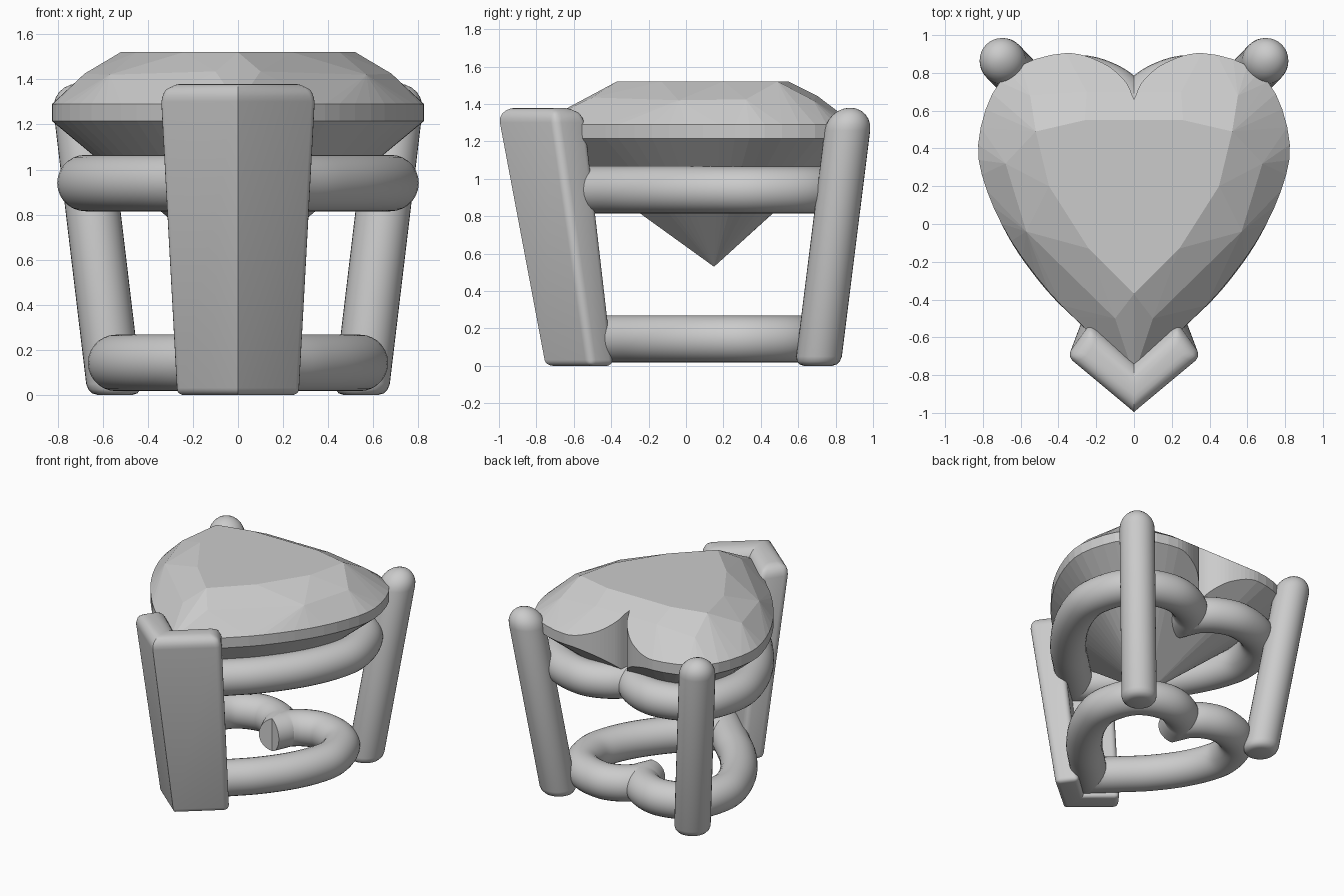
import bpy, bmesh, math
from mathutils import Vector

if "Cube" in bpy.data.objects:
    bpy.data.objects.remove(bpy.data.objects["Cube"])

# Right half of the heart outline, from tip round the lobe to the cleft
HALF = [(0, -.80), (.25, -.56), (.45, -.36), (.65, -.09), (.78, .18), (.825, .42),
        (.75, .69), (.6, .84), (.36, .905), (.17, .855), (.05, .76), (0, .66)]
LOBE = 8          # index of the lobe's highest point
CULET = Vector((0, .15))


def smooth_path(pts, steps):
    """Catmull-Rom through the points."""
    p = [Vector(q) for q in pts]
    p = [2 * p[0] - p[1]] + p + [2 * p[-1] - p[-2]]
    out = []
    for i in range(1, len(p) - 2):
        a, b, c, d = p[i - 1:i + 3]
        for s in range(steps):
            t = s / steps
            out.append(.5 * (2 * b + (c - a) * t + (2 * a - 5 * b + 4 * c - d) * t * t
                             + (3 * b - a - 3 * c + d) * t ** 3))
    return out + [p[-2]]


def finish(name, bm, angle=None):
    bmesh.ops.recalc_face_normals(bm, faces=bm.faces)
    me = bpy.data.meshes.new(name)
    bm.to_mesh(me)
    bm.free()
    ob = bpy.data.objects.new(name, me)
    bpy.context.collection.objects.link(ob)
    bpy.ops.object.select_all(action='DESELECT')
    ob.select_set(True)
    bpy.context.view_layer.objects.active = ob
    if angle:
        bpy.ops.object.shade_smooth_by_angle(angle=math.radians(angle))
    return ob


def bridge(bm, rings):
    for a, b in zip(rings, rings[1:]):
        n = len(a)
        for i in range(n):
            bm.faces.new((a[i], a[(i + 1) % n], b[(i + 1) % n], b[i]))


def prism(bm, low, high):
    rings = [[bm.verts.new(v) for v in r] for r in (low, high)]
    bridge(bm, rings)
    bm.faces.new(rings[0][::-1])
    bm.faces.new(rings[1])


# Gem: faceted convex body, then the cleft is cut out vertically
outline = smooth_path(HALF, 3)
girdle = outline[:LOBE * 3 + 1]
table = [(0, -.37), (.24, -.13), (.45, .2), (.52, .49), (.26, .55)]
middle = [(.1, -.5, 1.435), (.41, -.2, 1.415), (.57, -.04, 1.42), (.68, .32, 1.425),
          (.55, .68, 1.42), (.25, .70, 1.445)]
points = [(x, y, 1.52) for x, y in table] + middle
points += [(p.x, p.y, z) for p in girdle for z in (1.215, 1.29)]
bm = bmesh.new()
for x, y, z in points:
    bm.verts.new((x, y, z))
    if x > 0:
        bm.verts.new((-x, y, z))
bm.verts.new((CULET.x, CULET.y, .53))
hull = bmesh.ops.convex_hull(bm, input=bm.verts)
junk = {v for v in hull['geom_interior'] + hull['geom_unused']
        if isinstance(v, bmesh.types.BMVert) and v.is_valid and not v.link_faces}
bmesh.ops.delete(bm, geom=list(junk), context='VERTS')
gem = finish("heart_gem", bm)

notch = smooth_path(HALF, 6)[LOBE * 6:]
loop = [(.36, 1.2)] + [tuple(p) for p in notch]
loop += [(-x, y) for x, y in loop[-2::-1]]
bm = bmesh.new()
prism(bm, [(x, y, .2) for x, y in loop], [(x, y, 1.8) for x, y in loop])
cutter = finish("cleft_cutter", bm)
cutter.hide_render = True
mod = gem.modifiers.new("cleft", 'BOOLEAN')
mod.operation, mod.solver, mod.object = 'DIFFERENCE', 'EXACT', cutter
bpy.ops.object.select_all(action='DESELECT')
gem.select_set(True)
bpy.context.view_layer.objects.active = gem
bpy.ops.object.modifier_apply(modifier=mod.name)
bpy.data.objects.remove(cutter)


# Heart-shaped tube rings: half sweep, mitred on x = 0 and mirrored
def heart_ring(name, scale, z, r=.125, sides=28):
    path = [CULET + (p - CULET) * scale for p in smooth_path(HALF, 5)]
    path.insert(0, path[0] + (path[0] - path[1]).normalized() * .3)
    path.append(path[-1] + (path[-1] - path[-2]).normalized() * .08)
    bm = bmesh.new()
    rings = []
    for i, p in enumerate(path):
        t = (path[min(i + 1, len(path) - 1)] - path[max(i - 1, 0)]).normalized()
        ring = []
        for k in range(sides):
            a = math.tau * k / sides
            off = r * math.cos(a)
            ring.append(bm.verts.new((p.x + t.y * off, p.y - t.x * off, z + r * math.sin(a))))
        rings.append(ring)
    bridge(bm, rings)
    bm.faces.new(rings[0])
    bm.faces.new(rings[-1])
    bmesh.ops.bisect_plane(bm, geom=bm.verts[:] + bm.edges[:] + bm.faces[:],
                           plane_co=(0, 0, 0), plane_no=(1, 0, 0), clear_inner=True)
    dup = bmesh.ops.duplicate(bm, geom=bm.verts[:] + bm.edges[:] + bm.faces[:])['geom']
    bmesh.ops.scale(bm, vec=(-1, 1, 1), verts=[g for g in dup if isinstance(g, bmesh.types.BMVert)])
    finish(name, bm, 40)


heart_ring("upper_heart_ring", .82, .94)
heart_ring("lower_heart_ring", .655, .143)


# Round back prongs: leaning pins with domed tops
def round_prong(name, side, sides=32):
    r, top = .122, 1.38
    profile = [(.075, 0), (.1, .008), (.115, .025), (r, .05), (r, top - r)]
    profile += [(r * math.cos(math.radians(a)), top - r + r * math.sin(math.radians(a)))
                for a in (15, 30, 45, 60, 75, 86)]
    bm = bmesh.new()
    rings = []
    for rad, z in profile:
        cx, cy = .545 + .165 * z / top, .705 + .173 * z / top
        rings.append([bm.verts.new((side * (cx + rad * math.cos(math.tau * k / sides)),
                                    cy + rad * math.sin(math.tau * k / sides), z))
                      for k in range(sides)])
    bridge(bm, rings)
    bm.faces.new(rings[0])
    bm.faces.new(rings[-1])
    finish(name, bm, 40)


round_prong("back_prong_right", 1)
round_prong("back_prong_left", -1)

# V-shaped front prong: tapered chevron, rounded except along the fold
def chevron(tip, outer, inner, fold, z):
    (ox, oy), (ix, iy) = outer, inner
    return [(0, tip, z), (ox, oy, z), (ix, iy, z), (0, fold, z), (-ix, iy, z), (-ox, oy, z)]


bm = bmesh.new()
prism(bm, chevron(-.75, (.285, -.51), (.185, -.375), -.54, 0),
      chevron(-1.01, (.36, -.71), (.235, -.535), -.745, 1.38))
weight = bm.edges.layers.float.new('bevel_weight_edge')
for e in bm.edges:
    zs = [v.co.z for v in e.verts]
    if min(zs) > 1:
        e[weight] = 1
    elif max(zs) < 1:
        e[weight] = .4
    elif abs(e.verts[0].co.x) > .01:
        e[weight] = .5
prong = finish("front_v_prong", bm)
bev = prong.modifiers.new("rounding", 'BEVEL')
bev.limit_method, bev.width, bev.segments = 'WEIGHT', .08, 5
bpy.ops.object.modifier_apply(modifier=bev.name)
bpy.ops.object.shade_smooth_by_angle(angle=math.radians(30))
